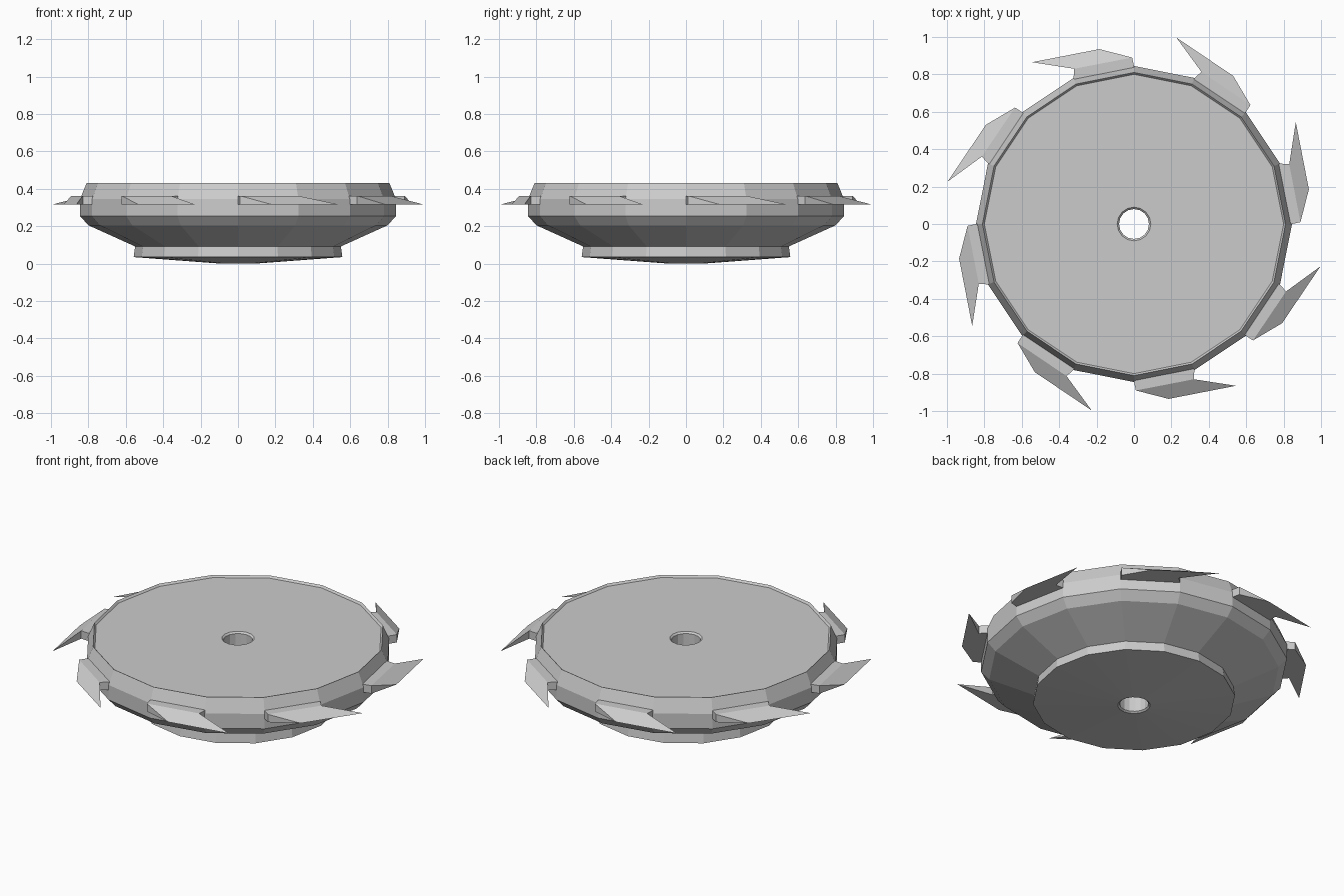
import bpy, bmesh, math
from mathutils import Matrix, Vector

if "Cube" in bpy.data.objects:
    bpy.data.objects.remove(bpy.data.objects["Cube"])


def finish(bm, name):
    bmesh.ops.recalc_face_normals(bm, faces=bm.faces)
    mesh = bpy.data.meshes.new(name)
    bm.to_mesh(mesh)
    bm.free()
    obj = bpy.data.objects.new(name, mesh)
    bpy.context.collection.objects.link(obj)
    return obj


def lathe(name, profile, sides=16):
    """Closed (radius, height) profile turned around z."""
    bm = bmesh.new()
    rings = [[bm.verts.new((r * math.cos(2 * math.pi * i / sides),
                            r * math.sin(2 * math.pi * i / sides), z))
              for i in range(sides)] for r, z in profile]
    for a, b in zip(rings, rings[1:] + rings[:1]):
        for i in range(sides):
            j = (i + 1) % sides
            bm.faces.new((a[i], a[j], b[j], b[i]))
    return finish(bm, name)


# Disc body with shallow top recess, lower collar and centre bore
lathe("disc_body", [
    (0.08, 0.408), (0.09, 0.418), (0.80, 0.418), (0.81, 0.43),
    (0.845, 0.345), (0.845, 0.255), (0.80, 0.205), (0.55, 0.092),
    (0.558, 0.035), (0.09, 0.0), (0.08, 0.008),
])

# Hooked cutting teeth: raised root block with a sloped blade outside it
ROOT = [(0.0, -0.80), (0.0, -0.845), (0.01, -0.89),
        (0.32, -0.83), (0.323, -0.78), (0.306, -0.74)]
BLADE = [(0.185, -0.935), (0.545, -0.865)]
Z_LOW, Z_HIGH = 0.315, 0.363

for k in range(8):
    turn = Matrix.Rotation(k * math.pi / 4, 3, 'Z')
    bm = bmesh.new()

    def point(p, z):
        return bm.verts.new(turn @ Vector((p[0], p[1], z)))

    low = [point(p, Z_LOW) for p in ROOT]
    high = [point(p, Z_HIGH) for p in ROOT]
    heel, tip = [point(p, Z_LOW) for p in BLADE]
    bm.faces.new(high)
    bm.faces.new(low[:3] + [heel, tip] + low[3:])
    for i in (0, 1, 3, 4, 5):
        j = (i + 1) % 6
        bm.faces.new((low[i], low[j], high[j], high[i]))
    bm.faces.new((high[2], heel, tip, high[3]))
    bm.faces.new((high[2], low[2], heel))
    bm.faces.new((high[3], tip, low[3]))
    finish(bm, f"cutting_tooth_{k + 1}")
